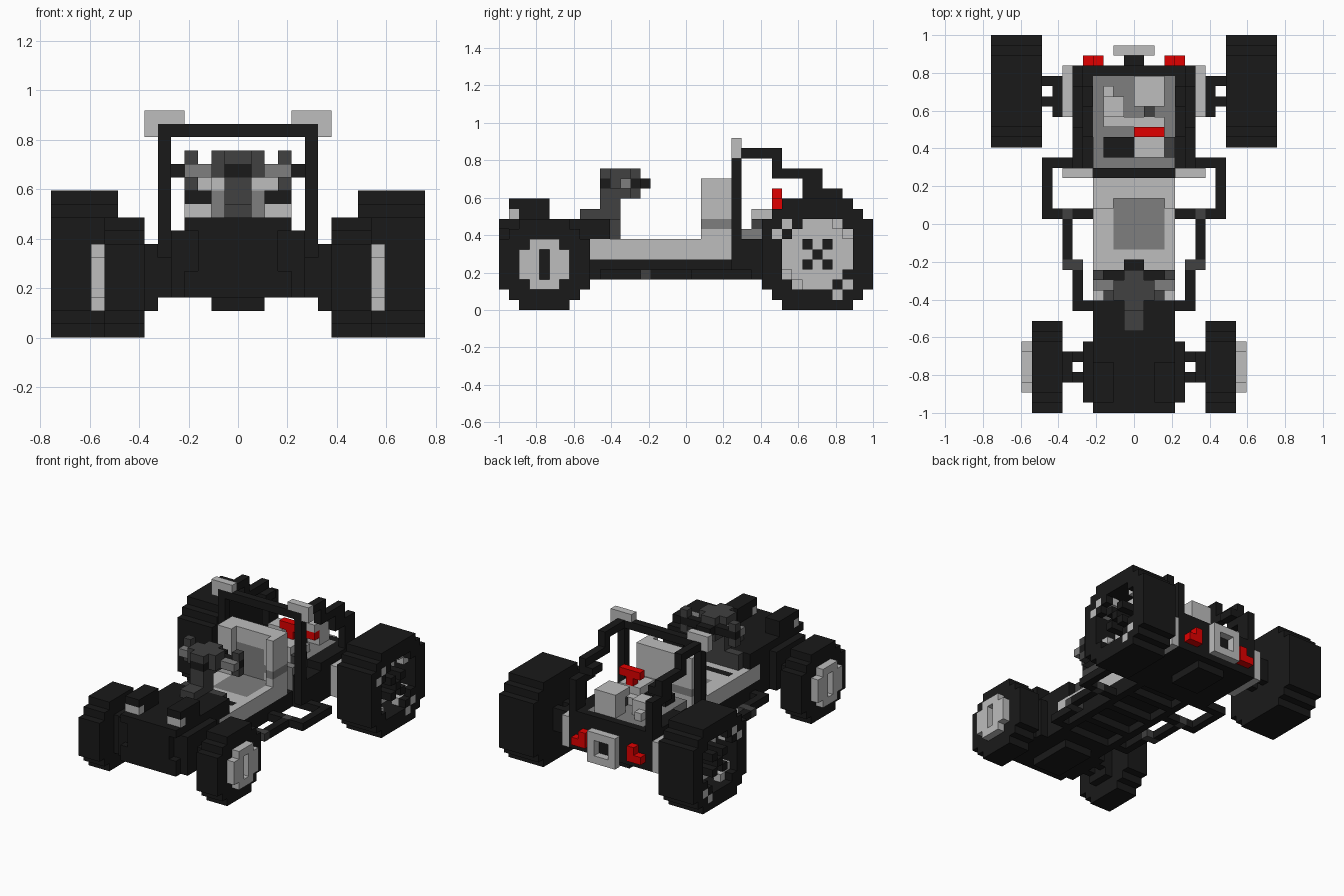
import bpy
import bmesh
from mathutils import Vector

cube = bpy.data.objects.get("Cube")
if cube:
    bpy.data.objects.remove(cube, do_unlink=True)

UNIT = 2 / 37          # edge of one building block
LENGTH = 37            # blocks from nose to tail


def material(name, colour):
    mat = bpy.data.materials.new(name)
    mat.use_nodes = True
    rgba = (*colour, 1)
    mat.diffuse_color = rgba
    mat.node_tree.nodes["Principled BSDF"].inputs["Base Color"].default_value = rgba
    return mat


BLACK = material("black", (.01, .01, .01))
CHARCOAL = material("charcoal", (.052, .052, .052))
GREY = material("mid grey", (.21, .21, .21))
SILVER = material("light grey", (.51, .51, .51))
RED = material("red", (.75, 0, 0))

AXES = [Vector(v) for v in ((1, 0, 0), (0, 1, 0), (0, 0, 1))]


def shell(name, mat, cells):
    """Outer skin of a set of block cells, without inner faces."""
    bm = bmesh.new()
    for cell in cells:
        base = Vector(cell)
        for i, axis in enumerate(AXES):
            u, v = AXES[(i + 1) % 3], AXES[(i + 2) % 3]
            for side in (0, 1):
                step = axis if side else -axis
                if tuple(int(c) for c in base + step) in cells:
                    continue
                p = base + axis * side
                loop = [p, p + u, p + u + v, p + v]
                if not side:
                    loop.reverse()
                bm.faces.new([bm.verts.new(q) for q in loop])
    bmesh.ops.remove_doubles(bm, verts=bm.verts, dist=.01)
    bmesh.ops.dissolve_limit(bm, angle_limit=.01, verts=bm.verts, edges=bm.edges)
    for vert in bm.verts:
        vert.co.y -= LENGTH / 2
        vert.co *= UNIT
    mesh = bpy.data.meshes.new(name)
    bm.to_mesh(mesh)
    bm.free()
    mesh.materials.append(mat)
    obj = bpy.data.objects.new(name, mesh)
    bpy.context.collection.objects.link(obj)


def block(xs, ys, zs):
    return {(x, y, z) for x in range(*xs) for y in range(*ys) for z in range(*zs)}


def disc(xs, centre_y, centre_z, half, cut):
    """Stepped disc: a square with its corners trimmed."""
    span = range(-half, half + 1)
    return {(x, centre_y + a, centre_z + b) for x in range(*xs)
            for a in span for b in span if abs(a) + abs(b) <= half + cut}


def part(name, mat, *pieces):
    shell(name, mat, set().union(*pieces))


def pair(name, mat, *pieces):
    cells = set().union(*pieces)
    shell("left_" + name, mat, cells)
    shell("right_" + name, mat, {(-1 - x, y, z) for x, y, z in cells})


# Front wheels, hubs and suspension
pair("front_tyre", BLACK, disc((7, 10), 4, 4, 4, 2))
pair("front_hub", SILVER, disc((10, 11), 4, 4, 2, 1) - block((10, 11), (4, 5), (3, 6)))
pair("front_suspension", BLACK,
     block((4, 5), (1, 7), (3, 8)),
     block((5, 7), (3, 4), (3, 6)),
     block((5, 7), (5, 6), (3, 6)),
     block((6, 7), (3, 6), (2, 7)))

# Rear wheels: deep open rims with lugs, liners and a cross of studs
clips = {(13, 31 + a, 5 + b) for a, b in ((-4, 2), (-3, 3), (2, -4), (3, -3))}
lugs = {(13, 31 + a, 5 + b) for a, b in ((-3, 2), (-2, 3), (2, -3), (3, -2))}
pair("rear_tyre", BLACK,
     disc((9, 14), 31, 5, 5, 3) - disc((10, 14), 31, 5, 3, 2) - clips, lugs)
pair("rear_rim_clip", SILVER, clips)
pair("rear_hub", SILVER, disc((10, 11), 31, 5, 3, 2))
pair("rear_liner", SILVER, disc((12, 13), 31, 5, 3, 2) - disc((12, 13), 31, 5, 3, 1))
studs = [block((11, 14), (31 + a, 32 + a), (5 + b, 6 + b))
         for a in (-1, 0, 1) for b in (-1, 0, 1) if abs(a) == abs(b)]
pair("rear_hub_stud", BLACK, *studs)
pair("rear_axle", BLACK,
     block((7, 8), (29, 33), (4, 7)),
     block((8, 9), (30, 31), (4, 7)),
     block((8, 9), (32, 33), (4, 7)))
pair("rear_brake", SILVER, block((6, 7), (29, 34), (3, 7)))

# Nose with headlights
part("nose", BLACK,
     block((-4, 4), (1, 9), (3, 9)),
     block((-4, 4), (0, 1), (3, 5)),
     block((-3, 3), (0, 1), (5, 8)),
     block((-4, 4), (0, 1), (8, 9)),
     block((-4, 4), (9, 11), (7, 9)),
     block((-2, 2), (2, 8), (2, 3)))
pair("headlight_housing", BLACK,
     block((2, 4), (1, 5), (9, 11)) - block((2, 4), (1, 2), (9, 10)))
pair("headlight", SILVER, block((2, 4), (1, 2), (9, 10)))

# Ribbed chassis
ribs = [block((-4, 4), (y, y + 1), (3, 4)) for y in range(9, 34, 4)]
part("chassis", BLACK,
     block((-4, 4), (9, 34), (4, 5)),
     block((-4, -3), (9, 34), (3, 4)),
     block((3, 4), (9, 34), (3, 4)), *ribs)

# Stepped side bars
pair("side_bar", BLACK,
     block((4, 6), (10, 11), (3, 4)),
     block((5, 6), (11, 14), (3, 4)),
     block((6, 7), (15, 19), (3, 4)),
     block((4, 6), (19, 20), (3, 4)),
     block((7, 9), (19, 20), (3, 4)),
     block((8, 9), (20, 24), (3, 4)),
     block((5, 9), (24, 25), (3, 4)))
pair("side_bar_joint", CHARCOAL,
     block((6, 7), (19, 20), (3, 4)),
     block((5, 7), (14, 15), (3, 4)))

# Floor and bucket seat
cushion = block((-2, 3), (16, 21), (6, 7))
foot_bar = block((-3, 3), (13, 14), (6, 7))
part("floor", SILVER, block((-4, 4), (9, 20), (5, 7)) - cushion - foot_bar)
part("seat_cushion", GREY, cushion)
part("foot_bar", BLACK, foot_bar)
band = block((-4, 4), (20, 23), (8, 9))
hollow = block((-2, 3), (20, 21), (6, 13))
pad = block((-2, 2), (21, 22), (7, 11))
part("seat_back", SILVER, block((-4, 4), (20, 23), (5, 13)) - band - hollow - pad)
part("seat_band", GREY, (band | pad) - hollow)

# Steering column and wheel
clamp = block((-1, 1), (10, 11), (12, 13))
part("steering_column", CHARCOAL,
     block((-1, 1), (8, 12), (9, 10)),
     block((-1, 1), (10, 12), (10, 12)),
     block((-3, 3), (11, 12), (7, 9)),
     block((-1, 1), (10, 14), (11, 14)) - clamp)
part("steering_clamp", BLACK, clamp)
pair("steering_rim", CHARCOAL,
     block((1, 2), (11, 13), (12, 14)),
     block((3, 4), (13, 14), (11, 12)),
     block((3, 4), (13, 14), (13, 14)))
pair("steering_spoke", GREY, block((2, 4), (12, 13), (12, 13)))
pair("steering_bar", BLACK, block((1, 4), (13, 14), (12, 13)))
part("steering_hub", BLACK, block((-1, 1), (14, 15), (12, 13)))

# Roll cage with roof lamps
part("roll_hoop", BLACK,
     block((-6, 6), (23, 24), (15, 16)),
     block((-6, -5), (23, 24), (4, 15)),
     block((5, 6), (23, 24), (4, 15)))
pair("cage_rail", BLACK,
     block((5, 6), (24, 28), (15, 16)),
     block((5, 6), (27, 28), (14, 15)),
     block((5, 6), (27, 32), (13, 14)),
     block((4, 6), (30, 32), (12, 13)),
     block((5, 6), (30, 33), (11, 12)),
     block((5, 6), (32, 34), (8, 12)))
pair("roof_lamp", SILVER,
     block((4, 7), (23, 24), (16, 17)),
     block((6, 7), (23, 24), (15, 16)))

# Rear tub, lower beside the seat
part("rear_tub", BLACK,
     block((-6, 6), (24, 34), (3, 8)) - block((-4, 4), (24, 33), (5, 8))
     - block((-6, 6), (24, 27), (7, 8)),
     block((-2, 2), (28, 33), (2, 3)))

# Engine
part("engine_base", GREY, block((-4, 4), (24, 33), (5, 8)))
part("engine_block", SILVER,
     block((0, 3), (25, 28), (8, 10)),
     block((-3, 3), (28, 29), (8, 9)),
     block((-3, -1), (29, 31), (8, 10)),
     block((-3, -2), (31, 32), (8, 9)),
     block((0, 3), (30, 33), (10, 11)),
     block((0, 3), (31, 33), (8, 10)))
part("engine_cover", BLACK, block((-3, 0), (25, 27), (8, 9)))
part("engine_fittings", CHARCOAL,
     block((3, 4), (25, 27), (8, 9)),
     block((1, 2), (29, 30), (8, 9)))
part("engine_cap", RED,
     block((0, 3), (27, 28), (11, 12)),
     block((1, 2), (27, 28), (10, 11)))
part("engine_valve", RED, block((1, 3), (30, 31), (9, 10)))

# Tail lights and rear plate frame
pair("tail_light", RED,
     block((3, 4), (34, 35), (4, 6)),
     block((4, 5), (34, 35), (4, 5)))
part("plate_mount", BLACK, block((-1, 1), (34, 35), (4, 6)))
part("plate_frame", SILVER,
     block((-2, 2), (35, 36), (3, 7)) - block((-1, 1), (35, 36), (4, 6)))
